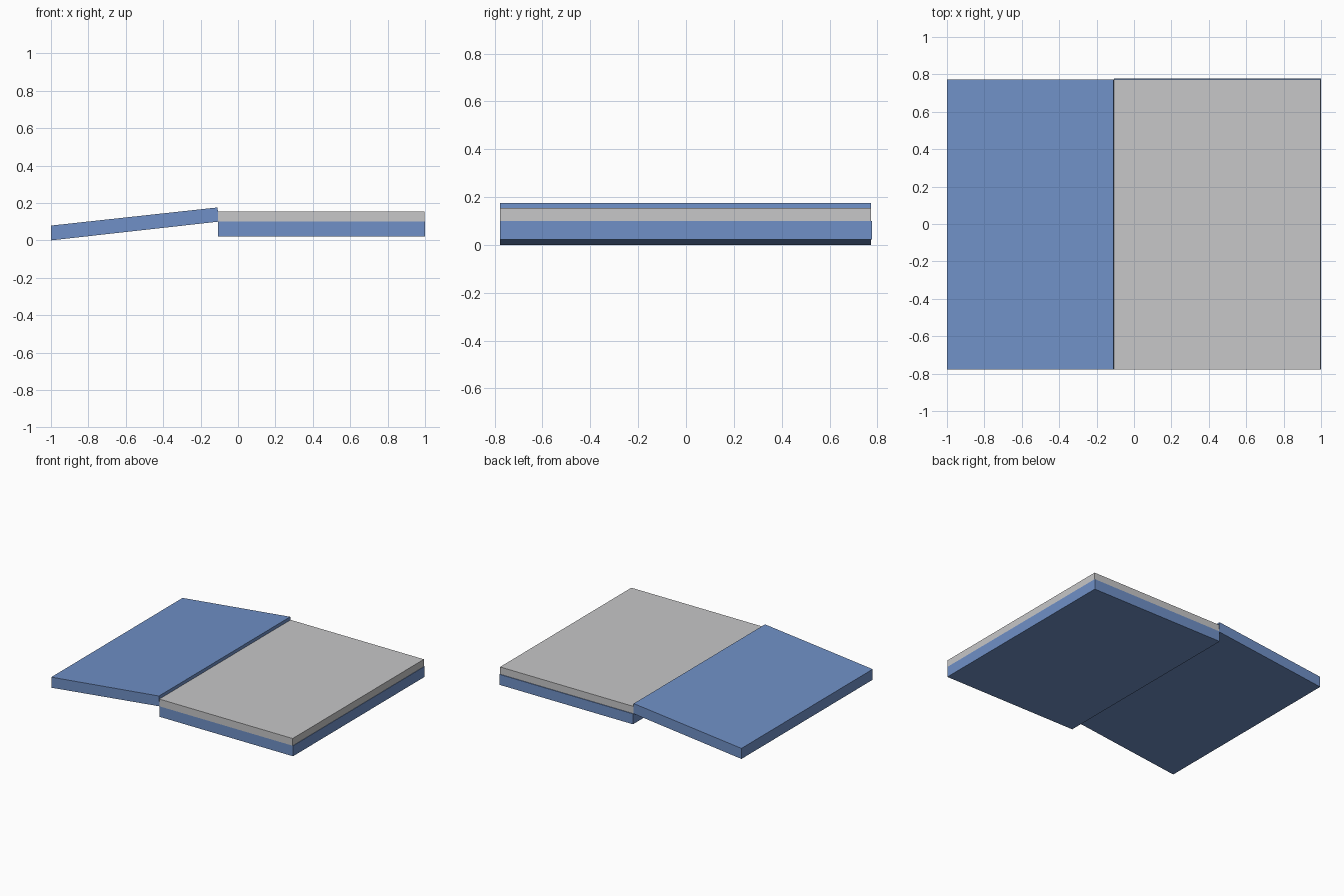
import bpy
import bmesh

if "Cube" in bpy.data.objects:
    bpy.data.objects.remove(bpy.data.objects["Cube"], do_unlink=True)


def make_material(name, color):
    mat = bpy.data.materials.new(name)
    mat.use_nodes = True
    mat.diffuse_color = color
    mat.node_tree.nodes["Principled BSDF"].inputs["Base Color"].default_value = color
    return mat


def extrude_profile(name, profile, y_front, y_back, mat):
    """Extrude an x-z outline along y into a closed flat-sided slab."""
    bm = bmesh.new()
    face = bm.faces.new([bm.verts.new((x, y_front, z)) for x, z in profile])
    result = bmesh.ops.extrude_face_region(bm, geom=[face])
    moved = [v for v in result["geom"] if isinstance(v, bmesh.types.BMVert)]
    bmesh.ops.translate(bm, verts=moved, vec=(0, y_back - y_front, 0))
    bmesh.ops.recalc_face_normals(bm, faces=bm.faces)
    mesh = bpy.data.meshes.new(name)
    bm.to_mesh(mesh)
    bm.free()
    mesh.materials.append(mat)
    obj = bpy.data.objects.new(name, mesh)
    bpy.context.collection.objects.link(obj)
    return obj


def slab(x0, x1, z0, z1):
    return [(x0, z0), (x1, z0), (x1, z1), (x0, z1)]


blue = make_material("blue", (0.16, 0.28, 0.57, 1))
grey = make_material("light grey", (0.57, 0.57, 0.58, 1))

# Flat platform: blue base with a slightly smaller grey top
extrude_profile("platform_base", slab(-0.106, 1.0, 0.022, 0.1), -0.778, 0.778, blue)
extrude_profile("platform_top", slab(-0.106, 0.997, 0.1, 0.154), -0.778, 0.773, grey)

# Sloping ramp that rises to the platform edge
ramp = [(-1.0, 0.0), (-0.105, 0.1), (-0.109, 0.176), (-1.0, 0.079)]
extrude_profile("ramp", ramp, -0.778, 0.773, blue)
